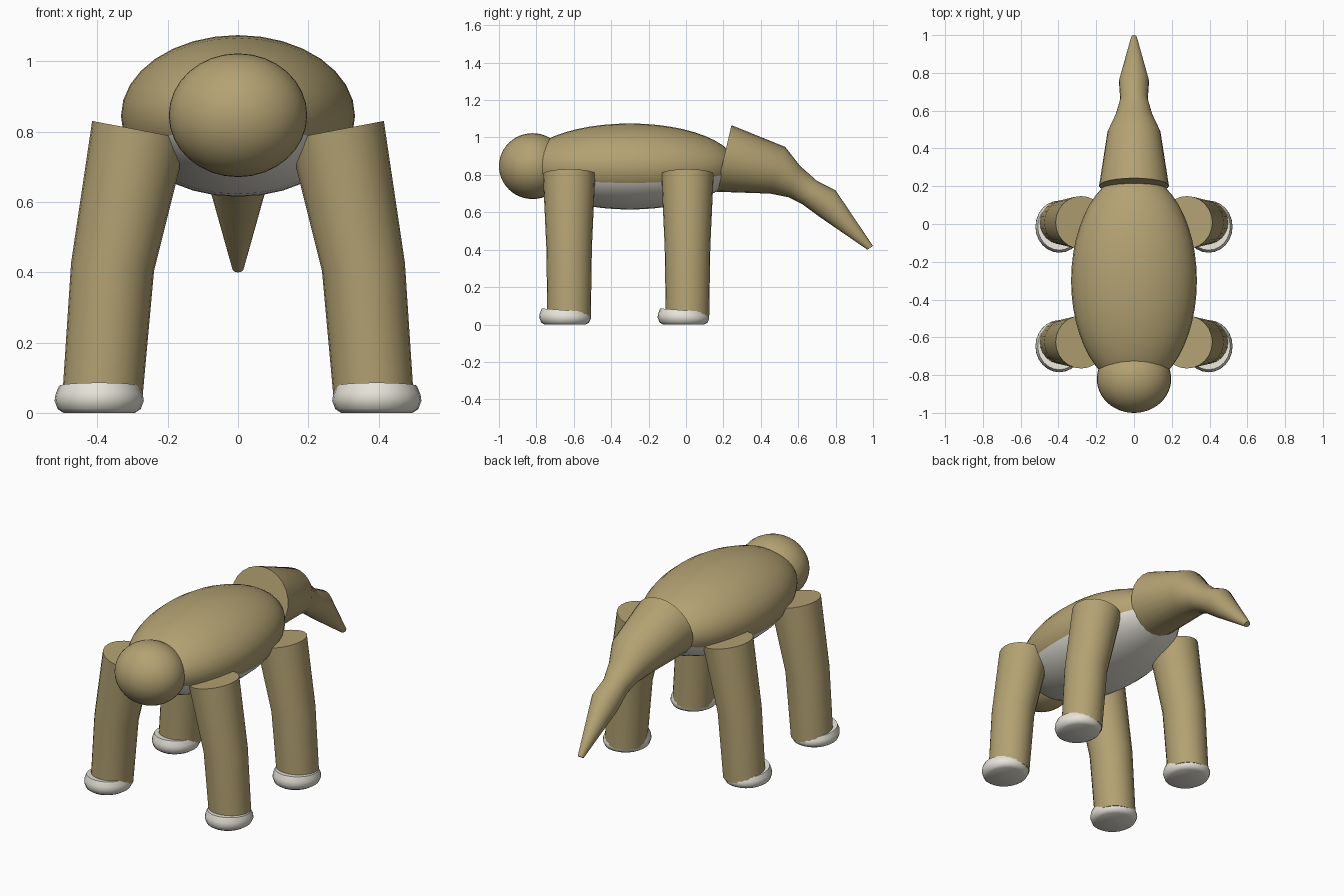
import bpy, bmesh, math
from mathutils import Vector, Matrix

if "Cube" in bpy.data.objects:
    bpy.data.objects.remove(bpy.data.objects["Cube"])


def material(name, color):
    m = bpy.data.materials.new(name)
    m.diffuse_color = (*color, 1)
    m.use_nodes = True
    m.node_tree.nodes["Principled BSDF"].inputs["Base Color"].default_value = m.diffuse_color
    return m


TAN = material("tan hide", (0.45, 0.36, 0.17))
PALE = material("pale cream", (0.80, 0.78, 0.70))


def finish(bm, name, mats, angle=35):
    bmesh.ops.recalc_face_normals(bm, faces=bm.faces)
    me = bpy.data.meshes.new(name)
    bm.to_mesh(me)
    bm.free()
    for m in mats:
        me.materials.append(m)
    ob = bpy.data.objects.new(name, me)
    bpy.context.collection.objects.link(ob)
    bpy.ops.object.select_all(action='DESELECT')
    ob.select_set(True)
    bpy.context.view_layer.objects.active = ob
    bpy.ops.object.shade_smooth_by_angle(angle=math.radians(angle))
    return ob


def ellipsoid(name, center, radii, mats, belly=False):
    bm = bmesh.new()
    # poles run along y
    bmesh.ops.create_uvsphere(bm, u_segments=32, v_segments=24, radius=1,
                              matrix=Matrix.Rotation(math.pi / 2, 4, 'X'))
    if belly:  # wedge below the flank line is the pale belly
        for f in bm.faces:
            c = f.calc_center_median()
            if c.z < -math.tan(math.radians(22.5)) * abs(c.x):
                f.material_index = 1
    bmesh.ops.scale(bm, vec=radii, verts=bm.verts)
    bmesh.ops.translate(bm, vec=center, verts=bm.verts)
    return finish(bm, name, mats, 60)


def loft(bm, rings):
    """Closed tube through rings of points."""
    loops = [[bm.verts.new(p) for p in ring] for ring in rings]
    n = len(loops[0])
    for a, b in zip(loops, loops[1:]):
        for i in range(n):
            j = (i + 1) % n
            bm.faces.new((a[i], a[j], b[j], b[i]))
    bm.faces.new(loops[0])
    bm.faces.new(loops[-1])


def circle(c, u, v, n=24):
    c, u, v = Vector(c), Vector(u), Vector(v)
    return [c + u * math.cos(2 * math.pi * i / n) + v * math.sin(2 * math.pi * i / n)
            for i in range(n)]


# body and head
ellipsoid("body", (0, -0.3, 0.845), (0.333, 0.57, 0.23), [TAN, PALE], True)
ellipsoid("head", (0, -0.82, 0.847), (0.197, 0.18, 0.176), [TAN])

# tail: top point (y, z), bottom point (y, z), half width
TAIL = [((0.243, 1.066), (0.16, 0.71), 0.185),
        ((0.53, 0.95), (0.45, 0.70), 0.14),
        ((0.61, 0.848), (0.55, 0.68), 0.097),
        ((0.70, 0.768), (0.62, 0.645), 0.073),
        ((0.80, 0.717), (0.715, 0.575), 0.08),
        ((1.0, 0.42), (0.97, 0.40), 0.016)]
bm = bmesh.new()
rings = []
for t, b, w in TAIL:
    t, b = Vector((0, *t)), Vector((0, *b))
    rings.append(circle((t + b) / 2, (w, 0, 0), (t - b) / 2))
loft(bm, rings)
finish(bm, "tail", [TAN])

# legs: x, z, radius, radius along y, sideways tilt of the ring
LEG = [(0.28, 0.805, 0.135, 0.14, 0.19),
       (0.357, 0.415, 0.118, 0.122, 0.10),
       (0.387, 0.03, 0.114, 0.116, 0.0)]
# feet: radius scale, height
FOOT = [(0.80, 0.0), (0.93, 0.012), (1.0, 0.038), (0.98, 0.058), (0.90, 0.085)]

for end, y in (("front", -0.625), ("back", 0.008)):
    for side, s in (("right", 1), ("left", -1)):
        bm = bmesh.new()
        loft(bm, [circle((s * x, y, z), (s * r, 0, r * k), (0, ry, 0))
                  for x, z, r, ry, k in LEG])
        finish(bm, f"{end}_{side}_leg", [TAN])

        bm = bmesh.new()
        loft(bm, [circle((s * 0.395, y - 0.022, z), (0.127 * k, 0, 0), (0, 0.138 * k, 0))
                  for k, z in FOOT])
        # foot slopes down toward the heel
        for v in bm.verts:
            v.co.z *= 0.9 - 0.9 * (v.co.y - (y - 0.022))
        finish(bm, f"{end}_{side}_foot", [PALE], 50)
